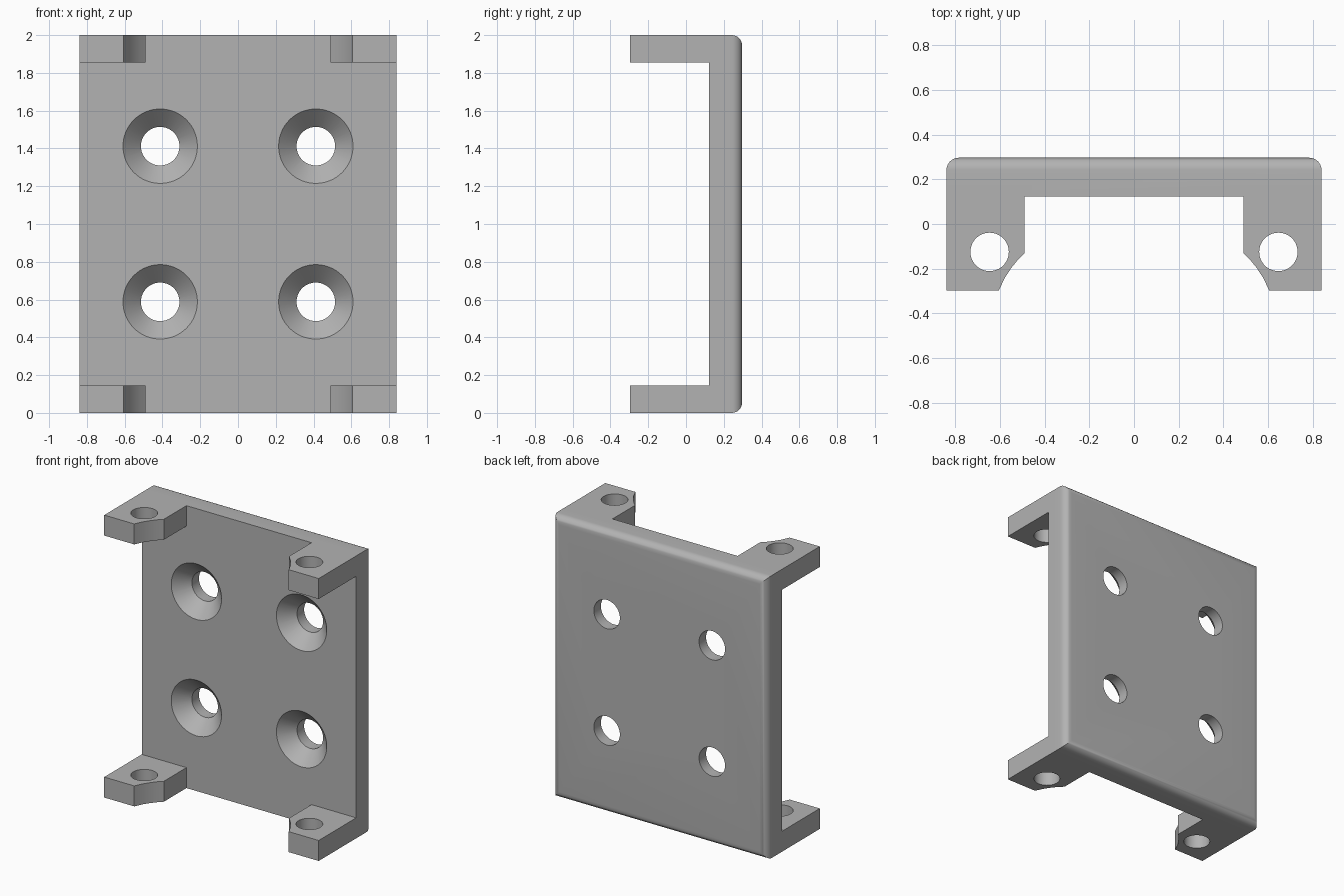
import bpy, bmesh, math
from mathutils import Matrix, Vector

if "Cube" in bpy.data.objects:
    bpy.data.objects.remove(bpy.data.objects["Cube"])

W, H = 0.84, 2.0
BACK, INNER, FRONT = 0.297, 0.123, -0.297
TAB, FILLET = 0.145, 0.055
SEGS = 64

grey = bpy.data.materials.new("plain grey")
grey.use_nodes = True
COLOUR = (0.45, 0.45, 0.45, 1)
grey.diffuse_color = COLOUR
grey.node_tree.nodes["Principled BSDF"].inputs["Base Color"].default_value = COLOUR


def add_object(name, bm):
    bmesh.ops.recalc_face_normals(bm, faces=bm.faces)
    mesh = bpy.data.meshes.new(name)
    bm.to_mesh(mesh)
    bm.free()
    mesh.materials.append(grey)
    obj = bpy.data.objects.new(name, mesh)
    bpy.context.collection.objects.link(obj)
    return obj


def prism(name, outline, z0, z1):
    bm = bmesh.new()
    face = bm.faces.new([bm.verts.new((x, y, z0)) for x, y in outline])
    top = bmesh.ops.extrude_face_region(bm, geom=[face])["geom"]
    bmesh.ops.translate(bm, vec=(0, 0, z1 - z0),
                        verts=[v for v in top if isinstance(v, bmesh.types.BMVert)])
    return add_object(name, bm)


def cone(name, r1, r2, depth, centre, rotation=Matrix()):
    bm = bmesh.new()
    bmesh.ops.create_cone(bm, cap_ends=True, segments=SEGS, radius1=r1, radius2=r2,
                          depth=depth, matrix=Matrix.Translation(centre) @ rotation)
    return add_object(name, bm)


def combine(target, tool, operation):
    mod = target.modifiers.new(tool.name, "BOOLEAN")
    mod.operation, mod.solver, mod.object = operation, "EXACT", tool
    bpy.context.view_layer.objects.active = target
    bpy.ops.object.modifier_apply(modifier=mod.name)
    bpy.data.objects.remove(tool)


# Wall plate with a rounded rim around its back face
bm = bmesh.new()
bmesh.ops.create_cube(bm, size=1)
bmesh.ops.scale(bm, vec=(2 * W, BACK - INNER, H), verts=bm.verts)
bmesh.ops.translate(bm, vec=(0, (BACK + INNER) / 2, H / 2), verts=bm.verts)
rim = [e for e in bm.edges if all(v.co.y > BACK - 0.01 for v in e.verts)]
bmesh.ops.bevel(bm, geom=rim, offset=FILLET, segments=8, profile=0.5, affect="EDGES")
bracket = add_object("mounting_bracket", bm)

# Corner tabs with a hollowed inner corner
tab_profile = [(W, INNER + 0.05), (W, FRONT), (0.605, FRONT), (0.58, -0.243),
               (0.55, -0.197), (0.52, -0.16), (0.49, -0.13), (0.49, INNER + 0.05)]
for side in (-1, 1):
    for z in (0, H - TAB):
        outline = [(side * x, y) for x, y in tab_profile]
        combine(bracket, prism("corner_tab", outline, z, z + TAB), "UNION")

# Vertical bolt holes through the tabs
for side in (-1, 1):
    for z in (TAB / 2, H - TAB / 2):
        combine(bracket, cone("bolt_hole", 0.086, 0.086, TAB + 0.1,
                              (side * 0.647, -0.125, z)), "DIFFERENCE")

# Countersunk screw holes through the wall
to_back = Matrix.Rotation(-math.pi / 2, 4, "X")
SINK, HOLE, DEPTH, LIP = 0.197, 0.102, 0.095, 0.02
for side in (-1, 1):
    for dz in (-0.412, 0.412):
        x, z = side * 0.412, H / 2 + dz
        slope = (SINK - HOLE) / DEPTH
        combine(bracket, cone("countersink", SINK + slope * LIP, HOLE, DEPTH + LIP,
                              Vector((x, INNER + (DEPTH - LIP) / 2, z)), to_back), "DIFFERENCE")
        combine(bracket, cone("screw_hole", HOLE, HOLE, 0.4,
                              Vector((x, BACK, z)), to_back), "DIFFERENCE")

# Smooth the round surfaces, keep the machined edges crisp
bpy.ops.object.select_all(action="DESELECT")
bracket.select_set(True)
bpy.context.view_layer.objects.active = bracket
bpy.ops.object.shade_smooth_by_angle(angle=math.radians(30))
